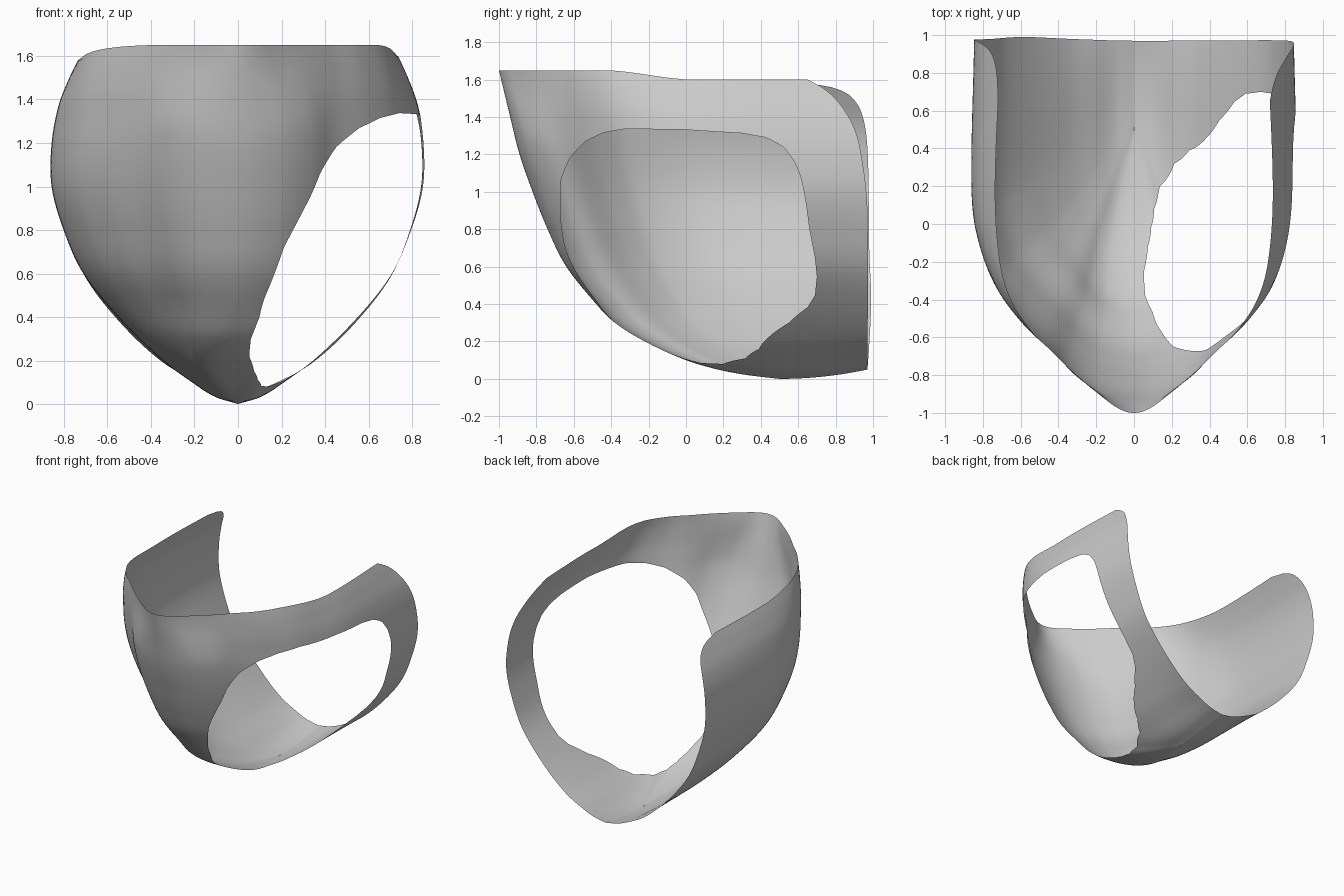
import bpy, bmesh
from math import sqrt
from mathutils import Vector
from mathutils.geometry import intersect_point_line

cube = bpy.data.objects.get("Cube")
if cube:
    bpy.data.objects.remove(cube)


def curve(points):
    """Smooth interpolation through (input, output) pairs."""
    xs, ys = zip(*points)
    last = len(xs) - 1

    def slope(i):
        a, b = max(i - 1, 0), min(i + 1, last)
        return (ys[b] - ys[a]) / (xs[b] - xs[a])

    def value(x):
        x = min(max(x, xs[0]), xs[-1])
        i = next((j for j in range(last) if x <= xs[j + 1]), last - 1)
        h = xs[i + 1] - xs[i]
        s = (x - xs[i]) / h
        return (ys[i] * (1 + 2 * s) * (1 - s) ** 2 + ys[i + 1] * s * s * (3 - 2 * s)
                + h * slope(i) * s * (1 - s) ** 2 + h * slope(i + 1) * s * s * (s - 1))
    return value


def ease(a, b, x):
    s = min(max((x - a) / (b - a), 0), 1)
    return s * s * (3 - 2 * s)


# Profiles of the shell by height
TOP, BACK = 1.65, 0.97
front_y = curve([(0, .5), (.02, .33), (.05, .17), (.1, 0), (.2, -.22), (.3, -.38), (.4, -.48),
                 (.6, -.64), (.8, -.74), (1, -.82), (1.2, -.89), (1.4, -.94), (TOP, -1)])
half_width = curve([(0, 0), (.03, .1), (.1, .21), (.2, .345), (.4, .55), (.6, .71), (.8, .8),
                    (1, .855), (1.2, .857), (1.4, .825), (1.55, .775), (TOP, .735)])
bluntness = curve([(0, .5), (.1, .5), (.3, .8), (.5, 1), (TOP, 1)])
back_right = curve([(0, BACK), (.2, .98), (.45, .99), (.7, .98), (1.25, BACK), (1.455, .94),
                    (1.565, .88), (1.62, .79), (TOP, .66)])
back_left = curve([(0, BACK), (.9, BACK), (1.16, .945), (1.36, .9), (1.52, .81), (1.6, .73),
                   (TOP, .65)])
back_lift = curve([(0, .05), (.15, 0), (.3, -.02), (.6, -.02), (1, 0)])

# Plan outlines: distance from the nose to the back against share of the width
body_plan = curve([(0, 0), (.115, .18), (.165, .26), (.27, .4), (.38, .535), (.484, .74),
                   (.56, .87), (.676, .975), (.775, 1), (1, .983)])
rim_plan = curve([(0, 0), (.13, .135), (.235, .27), (.397, .57), (.467, .735), (.55, .885),
                  (.637, .965), (.775, 1), (1, .96)])


def surface(u, z):
    """Shell point from plan parameter u (-1 right back, 0 nose, 1 left back) and height."""
    left = u > 0
    nose = front_y(z)
    back = back_left(z) if left else back_right(z)
    y = nose + u * u * (back - nose)
    t = sqrt(max(0, (y - nose) / (BACK - nose)))
    rim = ease(1.25, TOP, z)
    share = rim * rim_plan(t) + (1 - rim) * body_plan(t) ** bluntness(z)
    x = half_width(z) * share * (1 if left else -1)
    drop = (.05 * ease(-.45, .05, y) if left else .07 * ease(-.75, .1, y)) * (z / TOP) ** 5
    lift = back_lift(z) * (max(0, y - .5) / .47) ** 2
    return Vector((x, y, z - drop + lift))


# Outline of the side opening: nose side in (u, z), back side in (y, z)
opening = [(.2, .085), (.11, .11), (.06, .15), (.035, .22), (.05, .3), (.1, .4), (.14, .55),
           (.18, .72), (.22, .82), (.27, .95), (.31, 1.06), (.38, 1.18), (.45, 1.27),
           (.51, 1.315), (.575, 1.34)]
rear = [(0, 1.35), (.3, 1.33), (.43, 1.305), (.52, 1.255), (.58, 1.17), (.615, 1.08), (.64, .95),
        (.66, .8), (.69, .65), (.7, .55), (.69, .45), (.65, .385), (.55, .3), (.45, .23),
        (.39, .16), (.32, .11), (.2, .08)]
for y, z in rear:
    opening.append((sqrt((y - front_y(z)) / (back_left(z) - front_y(z))), z))
opening = [Vector((u, z, 0)) for u, z in opening]
sides = list(zip(opening, opening[1:] + opening[:1]))


def inside(p):
    hit = False
    for a, b in sides:
        if (a.y > p.y) != (b.y > p.y) and p.x < a.x + (p.y - a.y) / (b.y - a.y) * (b.x - a.x):
            hit = not hit
    return hit


def snap(p):
    best = None
    for a, b in sides:
        q, s = intersect_point_line(p, a, b)
        q = a.lerp(b, min(max(s, 0), 1))
        if best is None or (q - p).length < (best - p).length:
            best = q
    return best


# Flat sheet in parameter space
COLS, ROWS = 200, 100
bm = bmesh.new()
grid = [[bm.verts.new((2 * i / COLS - 1, TOP * (j / ROWS) ** 1.5, 0)) for i in range(COLS + 1)]
        for j in range(ROWS + 1)]
for j in range(ROWS):
    for i in range(COLS):
        bm.faces.new((grid[j][i], grid[j + 1][i], grid[j + 1][i + 1], grid[j][i + 1]))

# Cut the opening and pull its border onto the outline
cut = [f for f in bm.faces if inside(f.calc_center_median())]
border = {v for f in cut for v in f.verts}
bmesh.ops.delete(bm, geom=cut, context='FACES')
for v in border:
    if v.is_valid:
        v.co = snap(v.co)

# Wrap the sheet into the shell
for v in bm.verts:
    v.co = surface(v.co.x, v.co.y)
bmesh.ops.remove_doubles(bm, verts=bm.verts, dist=.00001)
bmesh.ops.recalc_face_normals(bm, faces=bm.faces)
nose_face = min(bm.faces, key=lambda f: f.calc_center_median().y)
if nose_face.normal.y > 0:
    bmesh.ops.reverse_faces(bm, faces=bm.faces)

mesh = bpy.data.meshes.new("curved_shell")
bm.to_mesh(mesh)
bm.free()
shell = bpy.data.objects.new("curved_shell", mesh)
bpy.context.collection.objects.link(shell)

# Plain grey material
grey = bpy.data.materials.new("plain_grey")
grey.use_nodes = True
grey.diffuse_color = (.6, .6, .6, 1)
grey.node_tree.nodes["Principled BSDF"].inputs["Base Color"].default_value = (.6, .6, .6, 1)
mesh.materials.append(grey)

bpy.context.view_layer.objects.active = shell
shell.select_set(True)
bpy.ops.object.shade_smooth_by_angle(angle=.9)
